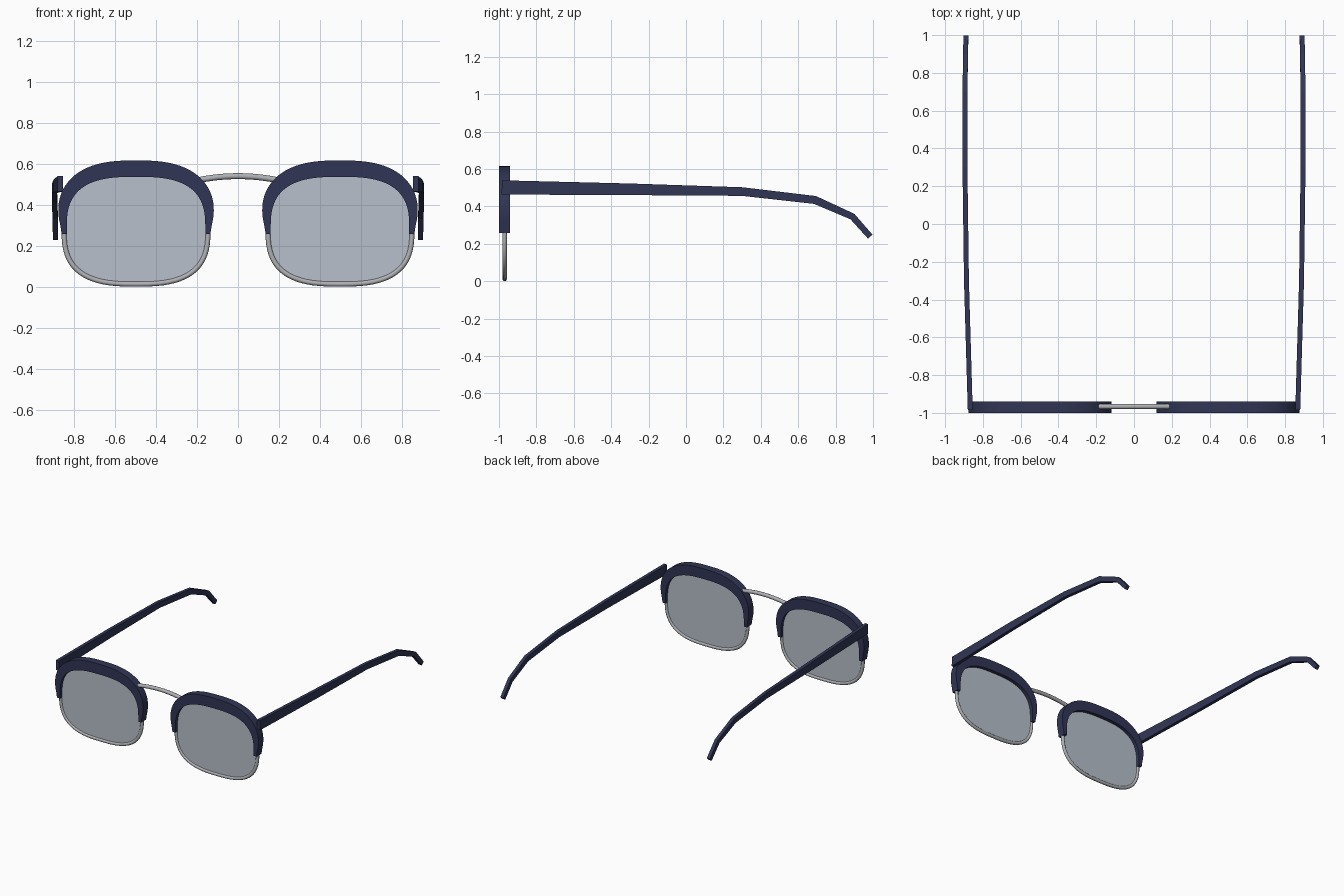
import bpy
import bmesh
from math import sin, cos, pi, copysign
from mathutils import Vector

cube = bpy.data.objects.get("Cube")
if cube:
    bpy.data.objects.remove(cube, do_unlink=True)


def material(name, rgb, alpha=1.0):
    m = bpy.data.materials.new(name)
    m.use_nodes = True
    m.diffuse_color = (*rgb, alpha)
    shader = m.node_tree.nodes["Principled BSDF"]
    shader.inputs["Base Color"].default_value = (*rgb, 1)
    shader.inputs["Alpha"].default_value = alpha
    return m


NAVY = material("navy plastic", (0.03, 0.036, 0.09))
METAL = material("grey metal", (0.43, 0.44, 0.46))
GLASS = material("tinted glass", (0.48, 0.53, 0.60), 0.65)

FRONT_Y = -0.97               # middle plane of the front
EYE_X, EYE_Z = 0.4975, 0.2805  # lens centre
HALF_W, HALF_H, POWER = 0.351, 0.268, 2.8


def loft(name, rings, mat, closed=False, smooth=True):
    """Join equal rings of points with quads; cap the ends unless closed."""
    bm = bmesh.new()
    loops = [[bm.verts.new(p) for p in ring] for ring in rings]
    n = len(loops[0])
    pairs = list(zip(loops, loops[1:]))
    if closed:
        pairs.append((loops[-1], loops[0]))
    else:
        bm.faces.new(loops[0])
        bm.faces.new(loops[-1])
    for a, b in pairs:
        for i in range(n):
            j = (i + 1) % n
            bm.faces.new((a[i], a[j], b[j], b[i]))
    bmesh.ops.recalc_face_normals(bm, faces=bm.faces)
    mesh = bpy.data.meshes.new(name)
    bm.to_mesh(mesh)
    bm.free()
    mesh.materials.append(mat)
    obj = bpy.data.objects.new(name, mesh)
    bpy.context.collection.objects.link(obj)
    if smooth:
        bpy.ops.object.select_all(action="DESELECT")
        obj.select_set(True)
        bpy.context.view_layer.objects.active = obj
        bpy.ops.object.shade_smooth_by_angle(angle=0.7)
    return obj


def outline(t, side):
    """Point, outward normal and relative height on the rounded lens outline."""
    u, v = (copysign(abs(w) ** (2 / POWER), w) for w in (cos(t), sin(t)))
    p = Vector((side * EYE_X + u * HALF_W, FRONT_Y, EYE_Z + v * HALF_H))
    nx, nz = (copysign(abs(w) ** (POWER - 1), w) for w in (u, v))
    return p, Vector((nx / HALF_W, 0, nz / HALF_H)).normalized(), v


def tube_ring(p, normal, binormal, radius, sides=10):
    return [p + radius * (cos(a) * normal + sin(a) * binormal)
            for a in (2 * pi * k / sides for k in range(sides))]


DEPTH = Vector((0, 1, 0))

for side, label in ((1, "left"), (-1, "right")):
    # Lens and thin metal rim
    loop = [outline(2 * pi * i / 72, side) for i in range(72)]
    loft(f"{label}_lens", [[p + DEPTH * d for p, n, v in loop]
                           for d in (-0.003, 0.003)], GLASS, smooth=False)
    loft(f"{label}_rim", [tube_ring(p, n, DEPTH, 0.0125) for p, n, v in loop],
         METAL, closed=True)

    # Brow piece, thick at the top and tapering down both sides
    brow = []
    overlap, steps = 0.032, 56
    for i in range(steps + 1):
        p, n, v = outline(-overlap + (pi + 2 * overlap) * i / steps, side)
        outer = 0.012 + 0.055 * max(v, 0) ** 0.8
        brow.append([p + n * o + DEPTH * d for o, d in
                     ((-0.013, -0.03), (outer, -0.03), (outer, 0.03), (-0.013, 0.03))])
    loft(f"{label}_brow", brow, NAVY)

    # Temple arm: x, y, z, height, bending down behind the ear
    path = [(0.867, -0.985, 0.501, 0.076), (0.887, -0.3, 0.491, 0.062),
            (0.895, 0.3, 0.479, 0.046), (0.895, 0.69, 0.434, 0.043),
            (0.892, 0.89, 0.345, 0.036), (0.89, 0.985, 0.238, 0.032)]
    pts = [Vector((side * x, y, z)) for x, y, z, h in path]
    rings = []
    for i, p in enumerate(pts):
        before = (p - pts[max(i - 1, 0)]).normalized()
        after = (pts[min(i + 1, len(pts) - 1)] - p).normalized()
        t = (before + after).normalized()
        up = Vector((0, -t.z, t.y)).normalized() * path[i][3] / 2
        across = Vector((0.013, 0, 0))
        rings.append([p + across + up, p - across + up,
                      p - across - up, p + across - up])
    loft(f"{label}_temple_arm", rings, NAVY, smooth=False)

# Arched metal bridge
SPAN, RISE = 0.255, 0.034
bridge = []
for i in range(17):
    k = i / 8 - 1
    normal = Vector((2 * RISE * k / SPAN, 0, 1)).normalized()
    bridge.append(tube_ring(Vector((k * SPAN, FRONT_Y + 0.004, 0.539 - RISE * k * k)),
                            normal, DEPTH, 0.0145))
loft("bridge", bridge, METAL)
